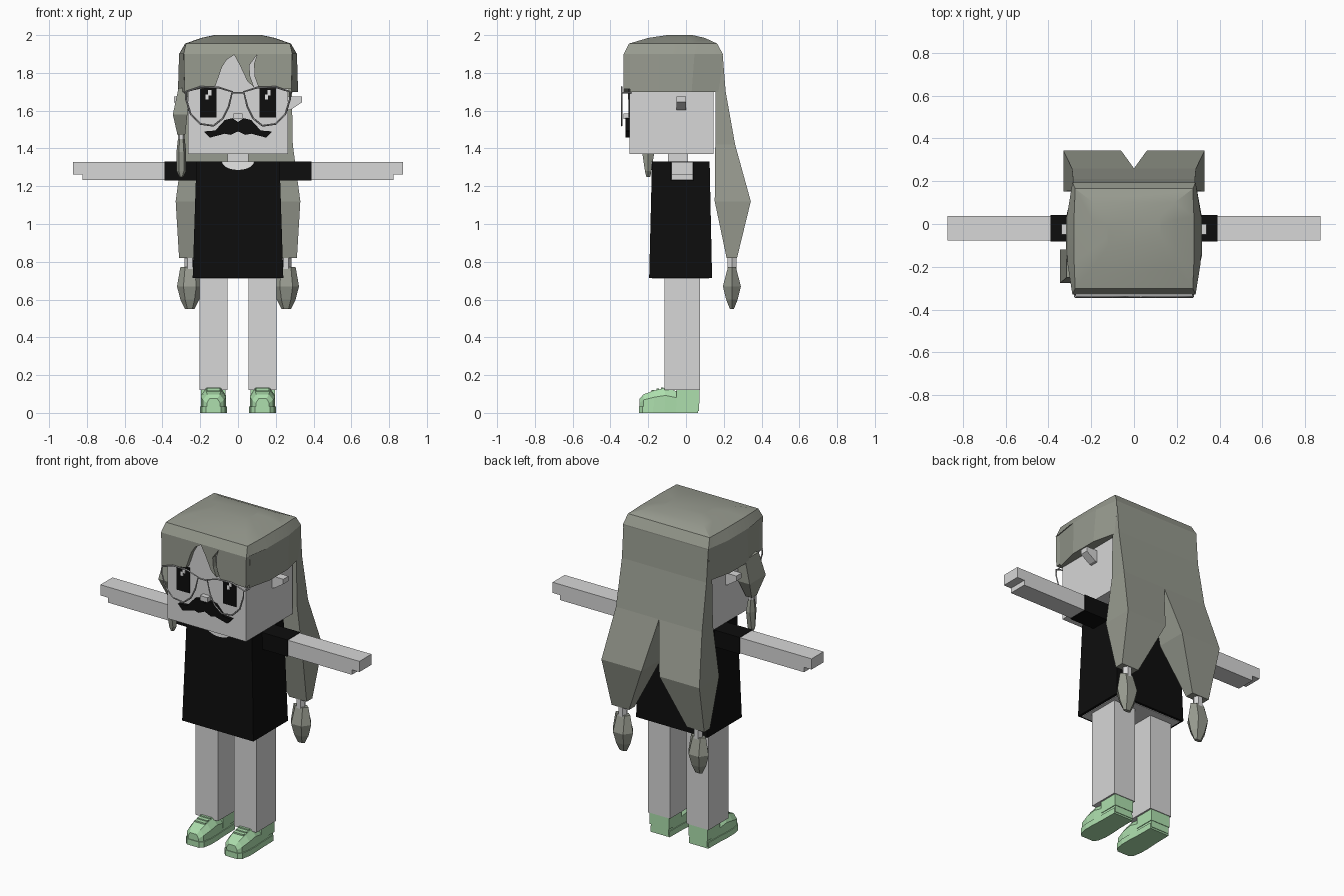
import bpy, bmesh, math

cube = bpy.data.objects.get("Cube")
if cube:
    bpy.data.objects.remove(cube, do_unlink=True)


def material(name, r, g, b):
    m = bpy.data.materials.new(name)
    m.use_nodes = True
    m.diffuse_color = (r, g, b, 1)
    bsdf = m.node_tree.nodes["Principled BSDF"]
    bsdf.inputs["Base Color"].default_value = (r, g, b, 1)
    bsdf.inputs["Roughness"].default_value = 0.9
    return m


SKIN = material("pale_skin", 0.68, 0.68, 0.68)
HAIR = material("ash_hair", 0.31, 0.325, 0.275)
BLACK = material("black", 0.004, 0.004, 0.004)
GREEN = material("mint_green", 0.42, 0.74, 0.42)
WHITE = material("white", 0.9, 0.9, 0.9)
WIRE = material("wire_grey", 0.4, 0.4, 0.4)


def loft(name, rings, mat):
    """Skin a stack of equal-length point rings and close both ends."""
    bm = bmesh.new()
    loops = [[bm.verts.new(p) for p in ring] for ring in rings]
    n = len(loops[0])
    for a, b in zip(loops, loops[1:]):
        for i in range(n):
            j = (i + 1) % n
            bm.faces.new((a[i], a[j], b[j], b[i]))
    bm.faces.new(loops[0])
    bm.faces.new(loops[-1])
    bmesh.ops.recalc_face_normals(bm, faces=bm.faces)
    mesh = bpy.data.meshes.new(name)
    bm.to_mesh(mesh)
    bm.free()
    mesh.materials.append(mat)
    ob = bpy.data.objects.new(name, mesh)
    bpy.context.collection.objects.link(ob)
    return ob


def rect(z, x0, x1, y0, y1):
    return [(x0, y0, z), (x1, y0, z), (x1, y1, z), (x0, y1, z)]


def box(name, x0, x1, y0, y1, z0, z1, mat):
    return loft(name, [rect(z0, x0, x1, y0, y1), rect(z1, x0, x1, y0, y1)], mat)


def prism(name, outline, y0, y1, mat):
    """Extrude an x-z outline from y0 to y1."""
    return loft(name, [[(x, y, z) for x, z in outline] for y in (y0, y1)], mat)


def spindle(name, cx, cy, sections, mat, sides=6):
    """Faceted tuft: sections are (z, x radius, y radius)."""
    turns = [2 * math.pi * i / sides for i in range(sides)]
    return loft(name, [[(cx + rx * math.cos(t), cy + ry * math.sin(t), z) for t in turns]
                       for z, rx, ry in sections], mat)


def wire(name, points, cyclic):
    curve = bpy.data.curves.new(name, "CURVE")
    curve.dimensions = "3D"
    curve.bevel_depth = 0.005
    curve.bevel_resolution = 0
    spline = curve.splines.new("POLY")
    spline.points.add(len(points) - 1)
    for p, co in zip(spline.points, points):
        p.co = (*co, 1)
    spline.use_cyclic_u = cyclic
    curve.materials.append(WIRE)
    bpy.context.collection.objects.link(bpy.data.objects.new(name, curve))


# Head, neck and nose
box("head", -0.265, 0.265, -0.3, 0.145, 1.37, 1.92, SKIN)
box("neck", -0.055, 0.055, -0.095, 0.01, 1.3, 1.38, SKIN)
box("nose", -0.025, 0.025, -0.33, -0.29, 1.555, 1.585, SKIN)

# Dress with open neckline and pale underside
loft("dress", [rect(0.715, -0.24, 0.24, -0.195, 0.138),
               rect(1.33, -0.22, 0.22, -0.18, 0.125)], BLACK)
box("dress_underside", -0.225, 0.225, -0.18, 0.123, 0.711, 0.72, SKIN)
arc = [math.pi * (1 + i / 10) for i in range(11)]
prism("neckline", [(0.085 * math.cos(t), 1.331 + 0.045 * math.sin(t)) for t in arc],
      -0.186, -0.178, WHITE)

# Moustache
half = [(0.03, 1.56), (0.07, 1.55), (0.12, 1.495), (0.18, 1.49),
        (0.15, 1.457), (0.07, 1.478), (0.04, 1.472)]
prism("moustache", [(0, 1.54)] + half + [(0, 1.49)] + [(-x, z) for x, z in reversed(half)],
      -0.32, -0.295, BLACK)

# Hair cap: side walls below, rounded dome above
def cap_ring(z, front, side, y0, y1, bulge):
    right = [(front, y0), (side, y0 + bulge), (side, y1 - bulge), (front, y1)]
    return [(x, y, z) for x, y in right] + [(-x, y, z) for x, y in reversed(right)]


loft("hair_sides", [cap_ring(1.7, 0.283, 0.318, -0.296, 0.18, 0.15),
                    cap_ring(1.9, 0.288, 0.312, -0.296, 0.195, 0.15)], HAIR)
dome = loft("hair_dome", [cap_ring(1.9, 0.288, 0.312, -0.33, 0.195, 0.15),
                          cap_ring(1.955, 0.275, 0.28, -0.302, 0.165, 0.13),
                          cap_ring(1.985, 0.19, 0.195, -0.2, 0.1, 0.08),
                          cap_ring(2.0, 0.12, 0.125, -0.1, 0.035, 0.04)], HAIR)

# Fringe with two gaps showing the forehead
prism("hair_fringe", [(-0.287, 1.9), (-0.283, 1.7), (-0.2, 1.715), (-0.12, 1.73), (-0.085, 1.83),
                      (-0.06, 1.87), (-0.02, 1.895), (0.01, 1.84), (0.05, 1.755), (0.085, 1.725),
                      (0.065, 1.78), (0.06, 1.84), (0.1, 1.895), (0.085, 1.85), (0.088, 1.78),
                      (0.11, 1.72), (0.283, 1.715), (0.287, 1.9)], -0.33, -0.29, HAIR)

# Long back hair above the parting
loft("back_hair", [rect(1.42, -0.29, 0.29, 0.155, 0.26),
                   rect(1.7, -0.285, 0.285, 0.155, 0.21),
                   rect(1.9, -0.286, 0.286, 0.15, 0.194)], HAIR)

# Single braid hanging by the right cheek
loft("cheek_lock", [rect(1.47, -0.32, -0.28, -0.225, -0.175),
                    rect(1.58, -0.345, -0.268, -0.275, -0.12),
                    rect(1.72, -0.315, -0.268, -0.25, -0.12)], HAIR)
spindle("cheek_lock_tie", -0.3, -0.2, [(1.44, 0.018, 0.02), (1.475, 0.018, 0.02)], SKIN)
spindle("cheek_lock_tail", -0.3, -0.2, [(1.25, 0.01, 0.012), (1.28, 0.026, 0.02),
                                        (1.38, 0.026, 0.037), (1.45, 0.018, 0.022)], HAIR)

# Paired parts
for s, side in ((1, "left"), (-1, "right")):
    # Tail of hair, its tie and its tuft
    loft(side + "_hair_tail", [rect(0.82, s * 0.195, s * 0.312, 0.215, 0.27),
                               rect(1.12, s * 0.06, s * 0.33, 0.152, 0.343),
                               rect(1.42, 0, s * 0.29, 0.155, 0.26)], HAIR)
    spindle(side + "_hair_tie", s * 0.255, 0.243,
            [(0.76, 0.027, 0.027), (0.825, 0.027, 0.027)], SKIN)
    spindle(side + "_hair_tuft", s * 0.255, 0.243,
            [(0.55, 0.025, 0.012), (0.6, 0.05, 0.035), (0.67, 0.068, 0.055),
             (0.772, 0.05, 0.024)], HAIR)

    # Ear wedge
    prism(side + "_ear", [(s * 0.25, 1.6), (s * 0.28, 1.605), (s * 0.34, 1.645),
                          (s * 0.34, 1.675), (s * 0.25, 1.675)], -0.05, 0, SKIN)

    # Eye plate and highlights
    c = s * 0.157
    box(side + "_eye", c - 0.043, c + 0.043, -0.305, -0.298, 1.565, 1.72, BLACK)
    box(side + "_eye_shine", c - 0.002, c + 0.016, -0.308, -0.3, 1.68, 1.71, WHITE)
    box(side + "_eye_glint", c - 0.014, c + 0.002, -0.308, -0.3, 1.66, 1.685, WHITE)

    # Spectacle rim and temple
    rim = [(0.03, 1.7), (0.05, 1.62), (0.08, 1.56), (0.13, 1.52), (0.2, 1.53),
           (0.25, 1.58), (0.275, 1.66), (0.275, 1.7), (0.2, 1.725), (0.1, 1.722)]
    wire(side + "_rim", [(s * x, -0.34, z) for x, z in rim], True)
    wire(side + "_temple", [(s * 0.275, -0.34, 1.695), (s * 0.283, -0.29, 1.695)], False)

    # Sleeve and arm with stepped hand
    box(side + "_sleeve", s * 0.2, s * 0.39, -0.082, 0.042, 1.229, 1.331, BLACK)
    prism(side + "_arm", [(s * 0.38, 1.233), (s * 0.822, 1.233), (s * 0.822, 1.263),
                          (s * 0.873, 1.263), (s * 0.873, 1.328), (s * 0.38, 1.328)],
          -0.078, 0.038, SKIN)

    # Leg
    box(side + "_leg", s * 0.055, s * 0.205, -0.115, 0.075, 0.12, 0.74, SKIN)

    # Shoe lofted heel to toe: (y, half width, top height)
    slices = [(0.068, 0.06, 0.115), (-0.05, 0.062, 0.115), (-0.11, 0.066, 0.132),
              (-0.17, 0.066, 0.118), (-0.225, 0.056, 0.098), (-0.245, 0.035, 0.075)]
    cx = s * 0.13

    def shoe_ring(y, w, top):
        return [(cx - w, y, 0.01), (cx + w, y, 0.01), (cx + w, y, top * 0.7),
                (cx + w * 0.6, y, top), (cx - w * 0.6, y, top), (cx - w, y, top * 0.7)]

    loft(side + "_shoe", [shoe_ring(*p) for p in slices], GREEN)
    loft(side + "_sole", [[(cx + k * (w + 0.005), y - 0.004, z) for k, z in
                           ((-1, 0), (1, 0), (1, 0.035), (-1, 0.035))]
                          for y, w, top in slices], GREEN)
    loft(side + "_heel_collar", [rect(0.05, cx - 0.065, cx + 0.065, -0.05, 0.071),
                                 rect(0.122, cx - 0.065, cx + 0.065, -0.05, 0.071)], GREEN)
    for i in range(3):
        y = -0.125 - i * 0.025
        z = 0.128 - i * 0.006
        box(f"{side}_lace_{i + 1}", cx - 0.035, cx + 0.035, y - 0.007, y + 0.007,
            z - 0.01, z + 0.006, GREEN)

# Spectacle bridge
wire("bridge", [(-0.03, -0.34, 1.695), (0.03, -0.34, 1.695)], False)

# Soften only the dome
bpy.ops.object.select_all(action="DESELECT")
dome.select_set(True)
bpy.context.view_layer.objects.active = dome
bpy.ops.object.shade_smooth_by_angle(angle=math.radians(30))
